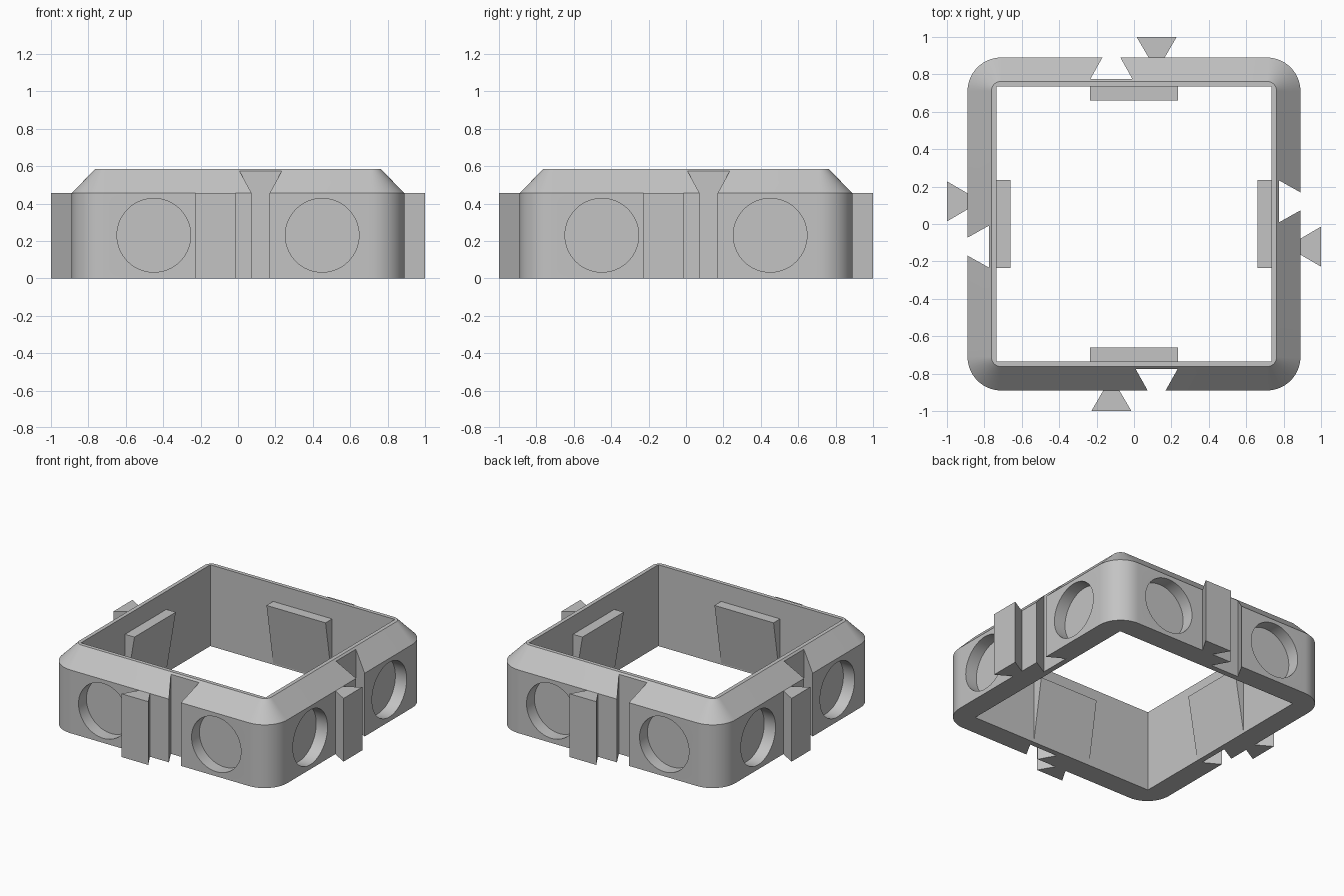
import bpy, bmesh
from math import pi, cos, sin, radians
from mathutils import Matrix

if "Cube" in bpy.data.objects:
    bpy.data.objects.remove(bpy.data.objects["Cube"], do_unlink=True)

grey = bpy.data.materials.new("plain_grey")
grey.use_nodes = True
grey.diffuse_color = (0.55, 0.55, 0.55, 1)
grey.node_tree.nodes["Principled BSDF"].inputs["Base Color"].default_value = grey.diffuse_color

OUT, RIM, INNER = 0.89, 0.763, 0.735      # half widths of the frame
SHOULDER, TOP = 0.455, 0.585              # heights
RADIUS = 0.18
SIDES = [("front", 0), ("right", 1), ("back", 2), ("left", 3)]


def finish(bm, name):
    bmesh.ops.recalc_face_normals(bm, faces=bm.faces[:])
    mesh = bpy.data.meshes.new(name)
    bm.to_mesh(mesh)
    bm.free()
    mesh.materials.append(grey)
    ob = bpy.data.objects.new(name, mesh)
    bpy.context.collection.objects.link(ob)
    return ob


def loft(bm, rings):
    """Closed solid through rings of matching point counts."""
    loops = [[bm.verts.new(p) for p in ring] for ring in rings]
    n = len(loops[0])
    for a, b in zip(loops, loops[1:]):
        for i in range(n):
            j = (i + 1) % n
            bm.faces.new((a[i], a[j], b[j], b[i]))
    bm.faces.new(loops[0][::-1])
    bm.faces.new(loops[-1])


def prism(bm, outline, z0, z1):
    loft(bm, [[(x, y, z) for x, y in outline] for z in (z0, z1)])


def rounded_square(half, r, z, steps=14):
    pts = []
    for k in range(4):
        for i in range(steps + 1):
            a = pi / 2 * (k + i / steps)
            sx = 1 if k in (0, 3) else -1
            sy = 1 if k < 2 else -1
            pts.append((sx * (half - r) + r * cos(a), sy * (half - r) + r * sin(a), z))
    return pts


def turn(k):
    return Matrix.Rotation(k * pi / 2, 4, 'Z')


# Frame body with rounded corners and bevelled shoulder
bm = bmesh.new()
loft(bm, [rounded_square(OUT, RADIUS, 0),
          rounded_square(OUT, RADIUS, SHOULDER),
          rounded_square(RIM, RADIUS - OUT + RIM, TOP)])
frame = finish(bm, "frame")

# Cutter: central opening, dovetail grooves and round pockets
bm = bmesh.new()
prism(bm, [(-INNER, -INNER), (INNER, -INNER), (INNER, INNER), (-INNER, INNER)], -0.1, 0.8)
for _, k in SIDES:
    before = set(bm.verts)
    mid, slope, over = 0.121, 0.56, 0.05
    neck, wide = 0.048, 0.1125
    flare = neck - slope * over
    prism(bm, [(mid - flare, -OUT - over), (mid + flare, -OUT - over),
               (mid + wide, -0.775), (mid - wide, -0.775)], -0.1, 0.8)
    for x in (-0.45, 0.45):
        place = Matrix.Translation((x, -OUT, 0.23)) @ Matrix.Rotation(pi / 2, 4, 'X')
        bmesh.ops.create_cone(bm, cap_ends=True, segments=64, radius1=0.197,
                              radius2=0.197, depth=0.18, matrix=place)
    new = [v for v in bm.verts if v not in before]
    bmesh.ops.transform(bm, matrix=turn(k), verts=new)
cutter = finish(bm, "frame_cutter")
cutter.hide_render = True

cut = frame.modifiers.new("openings", 'BOOLEAN')
cut.operation = 'DIFFERENCE'
cut.solver = 'EXACT'
cut.object = cutter
graph = bpy.context.evaluated_depsgraph_get()
frame_mesh = bpy.data.meshes.new_from_object(frame.evaluated_get(graph))
frame.modifiers.clear()
frame.data = frame_mesh
bpy.data.objects.remove(cutter, do_unlink=True)

for o in bpy.context.selected_objects:
    o.select_set(False)
frame.select_set(True)
bpy.context.view_layer.objects.active = frame
bpy.ops.object.shade_smooth_by_angle(angle=radians(30))

for side, k in SIDES:
    # Dovetail connector
    bm = bmesh.new()
    mid, neck, wide = -0.121, 0.043, 0.107
    prism(bm, [(mid - wide, -1), (mid + wide, -1), (mid + neck, -OUT),
               (mid + neck, -0.88), (mid - neck, -0.88), (mid - neck, -OUT)], 0, SHOULDER)
    bm.transform(turn(k))
    finish(bm, side + "_dovetail")

    # Wedge on the inner wall, thickening upwards
    bm = bmesh.new()
    section = [(-0.745, 0.01), (-INNER, 0.01), (-0.66, SHOULDER), (-0.745, SHOULDER)]
    loft(bm, [[(x, y, z) for y, z in section] for x in (-0.235, 0.235)])
    bm.transform(turn(k))
    finish(bm, side + "_inner_wedge")
